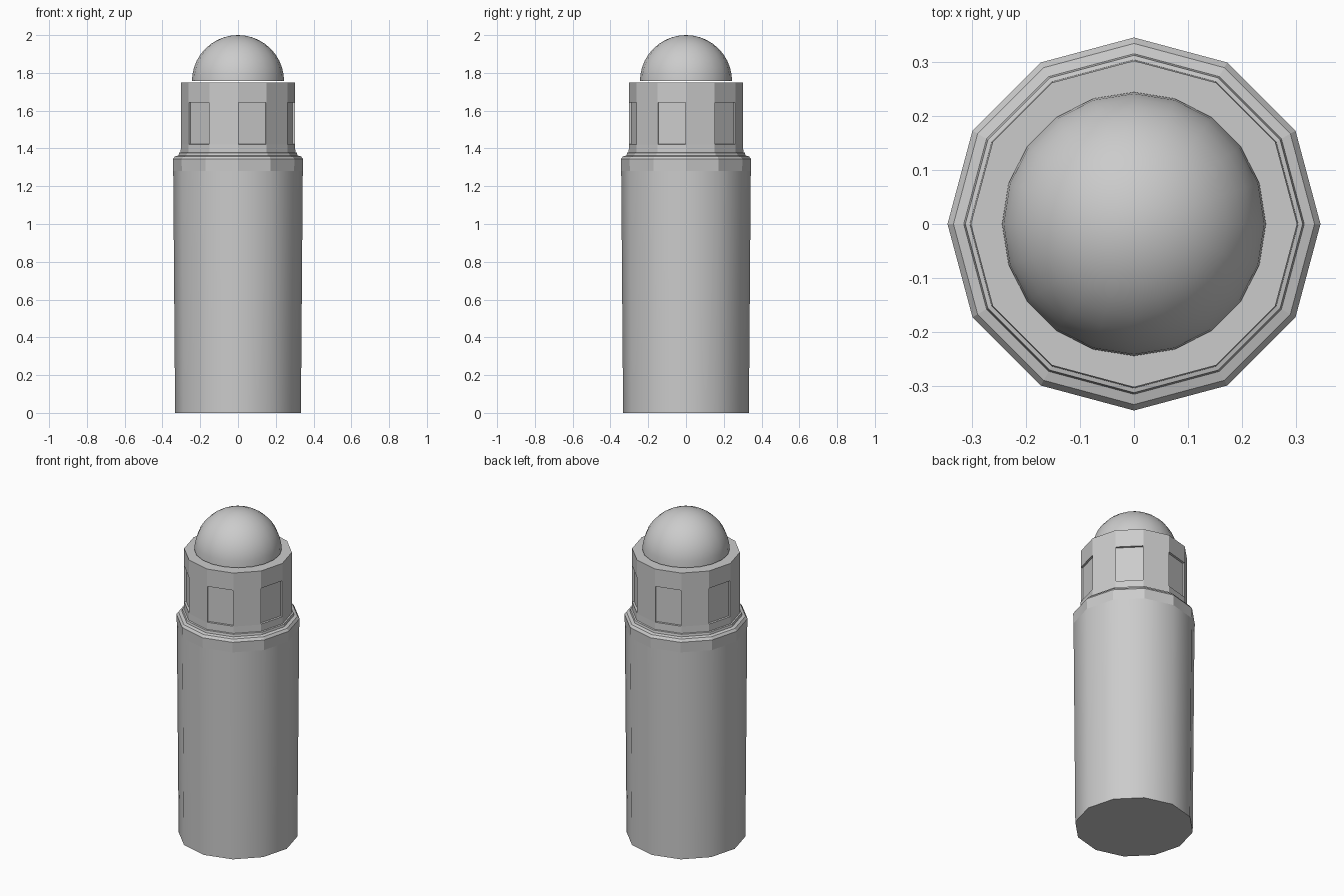
import bpy, bmesh, math

if "Cube" in bpy.data.objects:
    bpy.data.objects.remove(bpy.data.objects["Cube"])


def lathe(name, profile, sides, smooth_rows=(), edit=None):
    """Revolve (radius, z) points; a zero radius closes the end in a point."""
    bm = bmesh.new()
    rings = []
    for r, z in profile:
        if r == 0:
            rings.append([bm.verts.new((0, 0, z))] * sides)
        else:
            rings.append([bm.verts.new((r * math.cos(2 * math.pi * i / sides),
                                        r * math.sin(2 * math.pi * i / sides), z))
                          for i in range(sides)])
    rows = []
    for k, (a, b) in enumerate(zip(rings, rings[1:])):
        row = []
        for i in range(sides):
            j = (i + 1) % sides
            corners = list(dict.fromkeys((a[i], a[j], b[j], b[i])))
            f = bm.faces.new(corners)
            f.smooth = k in smooth_rows
            row.append(f)
        rows.append(row)
    if profile[0][0]:
        bm.faces.new(rings[0][::-1])
    if profile[-1][0]:
        bm.faces.new(rings[-1])
    bm.normal_update()
    if edit:
        edit(bm, rows)
    mesh = bpy.data.meshes.new(name)
    bm.to_mesh(mesh)
    bm.free()
    obj = bpy.data.objects.new(name, mesh)
    bpy.context.collection.objects.link(obj)
    return obj


def recess_windows(bm, rows):
    """Sink every second panel of the window row."""
    panels = rows[1][1::2]
    bmesh.ops.inset_individual(bm, faces=panels, thickness=0.003, depth=0)
    bm.normal_update()
    bmesh.ops.inset_individual(bm, faces=panels, thickness=0.001, depth=-0.012)


# Tapered shaft with a stepped shoulder
lathe("shaft", [(0.333, 0), (0.343, 1.28), (0.345, 1.343), (0.334, 1.358),
                (0.315, 1.363), (0.312, 1.377), (0.30, 1.38)],
      12, smooth_rows=(0,))

# Upper drum with six recessed windows
lathe("window_drum", [(0.304, 1.375), (0.302, 1.42), (0.302, 1.645), (0.302, 1.75)],
      12, edit=recess_windows)

# Hemispherical cap
R, steps = 0.244, 10
dome = [(R * math.cos(math.pi / 2 * k / steps), 1.756 + R * math.sin(math.pi / 2 * k / steps))
        for k in range(steps)] + [(0, 1.756 + R)]
lathe("dome", dome, 20, smooth_rows=range(steps))
